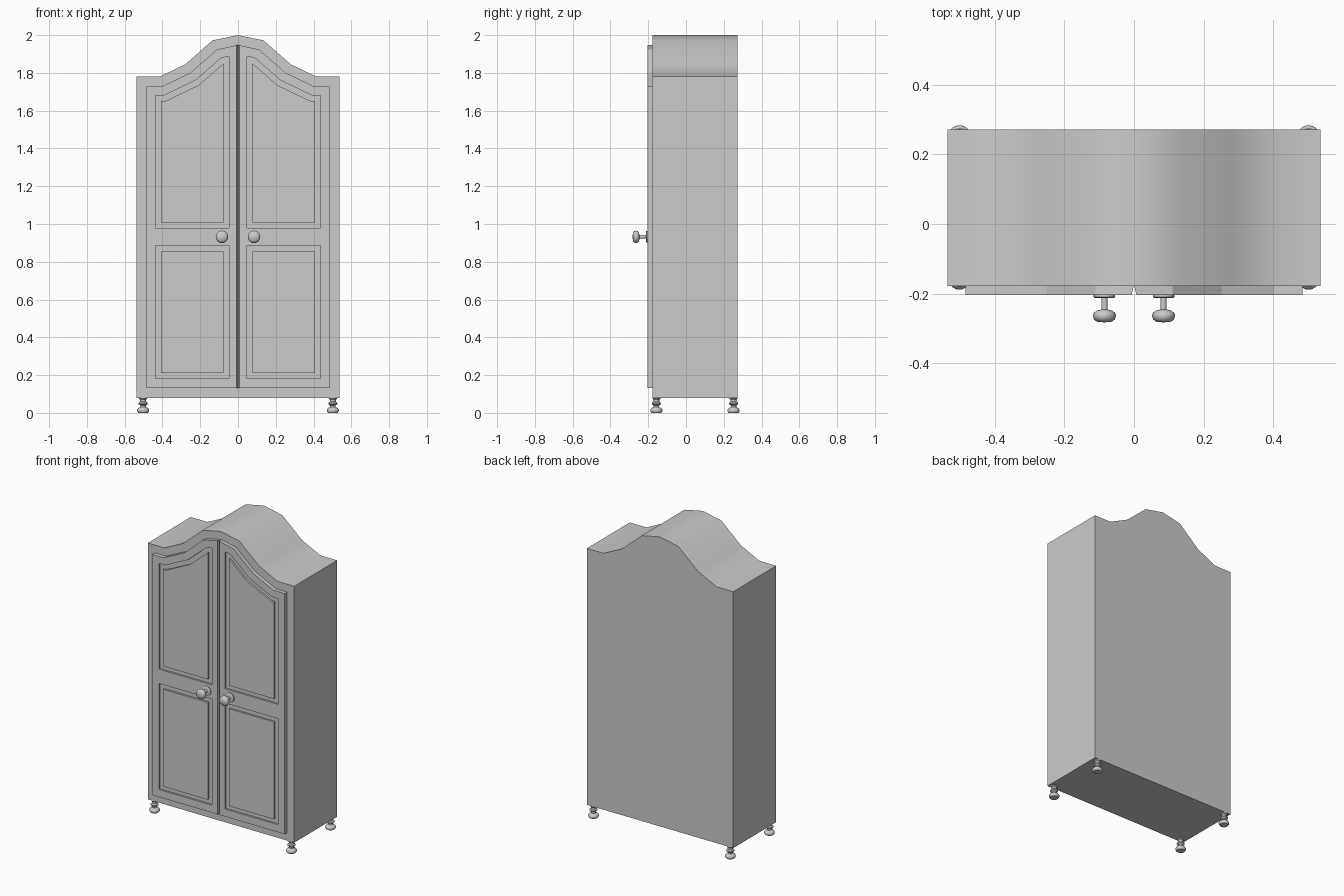
import bpy, bmesh
from math import radians, tau
from mathutils import Matrix, Vector

cube = bpy.data.objects.get("Cube")
if cube:
    bpy.data.objects.remove(cube)

grey = bpy.data.materials.new("plain grey")
grey.use_nodes = True
grey.diffuse_color = (0.6, 0.6, 0.6, 1)
grey.node_tree.nodes["Principled BSDF"].inputs["Base Color"].default_value = grey.diffuse_color

BACK, FRONT, DOOR_FRONT = 0.272, -0.178, -0.204
GROOVE = 0.012
# Half outline of the case, from the bottom corner to the crown
HALF = [(0.537, 0.08), (0.537, 1.78), (0.415, 1.78), (0.28, 1.845), (0.135, 1.972), (0, 2.0)]


def finish(bm, name):
    bmesh.ops.recalc_face_normals(bm, faces=bm.faces)
    mesh = bpy.data.meshes.new(name)
    bm.to_mesh(mesh)
    bm.free()
    mesh.materials.append(grey)
    ob = bpy.data.objects.new(name, mesh)
    bpy.context.collection.objects.link(ob)
    return ob


def smooth(ob, angle):
    bpy.ops.object.select_all(action='DESELECT')
    ob.select_set(True)
    bpy.context.view_layer.objects.active = ob
    bpy.ops.object.shade_smooth_by_angle(angle=radians(angle))


def prism(name, outline, y_front, y_back):
    """Extrude an (x, z) outline along y."""
    bm = bmesh.new()
    face = bm.faces.new([bm.verts.new((x, y_front, z)) for x, z in outline])
    ext = bmesh.ops.extrude_face_region(bm, geom=[face], use_keep_orig=True)
    verts = [v for v in ext["geom"] if isinstance(v, bmesh.types.BMVert)]
    bmesh.ops.translate(bm, verts=verts, vec=(0, y_back - y_front, 0))
    return finish(bm, name)


def lathe(name, profile, matrix):
    """Spin a (radius, height) profile about its own z axis."""
    bm = bmesh.new()
    verts = [bm.verts.new((r, 0, h)) for r, h in profile]
    edges = [bm.edges.new(pair) for pair in zip(verts, verts[1:])]
    bmesh.ops.spin(bm, geom=verts + edges, axis=(0, 0, 1), cent=(0, 0, 0),
                   angle=tau, steps=20)
    bmesh.ops.remove_doubles(bm, verts=bm.verts, dist=0.0002)
    bmesh.ops.transform(bm, matrix=matrix, verts=bm.verts)
    ob = finish(bm, name)
    smooth(ob, 40)
    return ob


def mirror_x(ob):
    mod = ob.modifiers.new("Mirror", 'MIRROR')
    mod.use_mirror_merge = False


def arched(inset, x_in, z_low):
    """Outline of a half panel that follows the crown at a set inset."""
    pts = [Vector(p) for p in HALF] + [Vector((-HALF[-2][0], HALF[-2][1]))]
    moved = []
    for a, b, c in zip(pts, pts[1:], pts[2:]):
        n1, n2 = [Vector((-d.y, d.x)).normalized() for d in (b - a, c - b)]
        moved.append(b + (n1 + n2) * inset / (1 + n1.dot(n2)))
    out = [(x_in, z_low), (moved[0].x, z_low), tuple(moved[0])]
    for a, b in zip(moved, moved[1:]):
        if b.x > x_in:
            out.append(tuple(b))
        else:
            out.append(tuple(a.lerp(b, (a.x - x_in) / (a.x - b.x))))
            break
    return out


def rectangle(x0, x1, z0, z1):
    return [(x0, z0), (x1, z0), (x1, z1), (x0, z1)]


# Case with the wavy crown
case = prism("case", HALF + [(-x, z) for x, z in HALF[-2::-1]], FRONT, BACK)
smooth(case, 35)

# Doors, with a chamfer along the meeting edge
doors = prism("doors", arched(0.052, 0.001, 0.132), DOOR_FRONT, FRONT)
for v in doors.data.vertices:
    if v.co.x < 0.01 and v.co.y < (FRONT + DOOR_FRONT) / 2:
        v.co.x = 0.007

# Panels, each surrounded by a groove
panels = {
    "upper_panels": (arched(0.10, 0.047, 0.98), arched(0.13, 0.078, 1.008)),
    "lower_panels": (rectangle(0.047, 0.437, 0.182, 0.885),
                     rectangle(0.078, 0.407, 0.21, 0.855)),
}
for name, (outer, inner) in panels.items():
    cutter = prism("groove_cutter", outer, DOOR_FRONT - 0.02, DOOR_FRONT + GROOVE)
    cutter.hide_render = True
    cut = doors.modifiers.new("Groove", 'BOOLEAN')
    cut.operation, cut.solver, cut.object = 'DIFFERENCE', 'EXACT', cutter
    bpy.context.view_layer.objects.active = doors
    bpy.ops.object.modifier_apply(modifier=cut.name)
    bpy.data.objects.remove(cutter)
    mirror_x(prism(name, inner, DOOR_FRONT, DOOR_FRONT + GROOVE))
mirror_x(doors)

# Knobs: back plate, stem and rounded head
knob = [(0, 0), (0.031, 0), (0.031, 0.006), (0.027, 0.009), (0.009, 0.009), (0.009, 0.042),
        (0.022, 0.045), (0.031, 0.052), (0.033, 0.060), (0.030, 0.070), (0.022, 0.077), (0, 0.079)]
place = Matrix.Translation((0.085, DOOR_FRONT, 0.932)) @ Matrix.Rotation(radians(90), 4, 'X')
mirror_x(lathe("knobs", knob, place))

# Turned feet
foot = [(0, 0), (0.026, 0), (0.032, 0.008), (0.032, 0.016), (0.026, 0.025), (0.015, 0.031),
        (0.015, 0.039), (0.024, 0.046), (0.024, 0.053), (0.016, 0.059), (0.016, 0.07),
        (0.021, 0.075), (0.021, 0.08), (0, 0.08)]
for name, y in (("front_feet", -0.157), ("back_feet", 0.252)):
    mirror_x(lathe(name, foot, Matrix.Translation((0.502, y, 0))))
